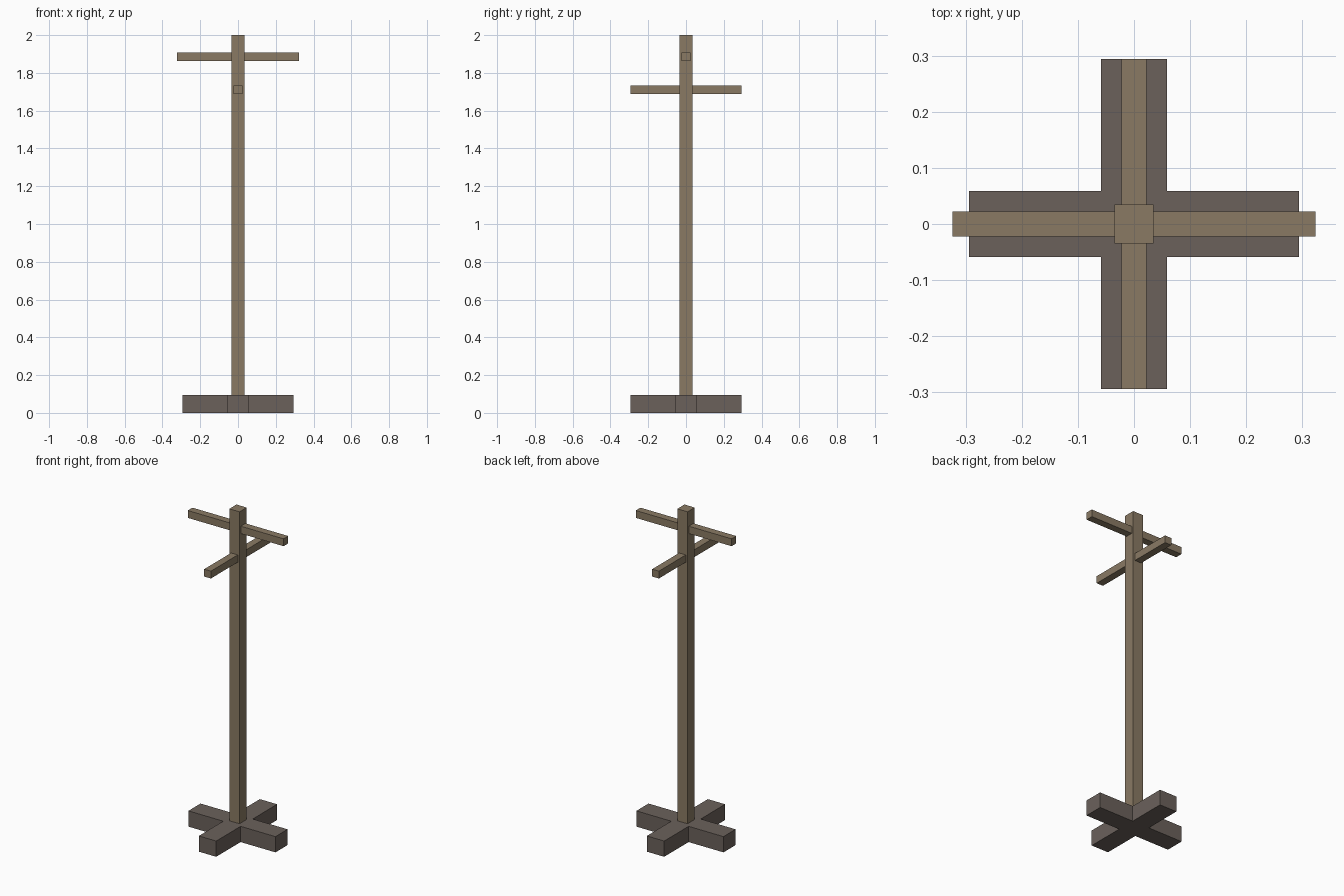
import bpy, bmesh

if "Cube" in bpy.data.objects:
    bpy.data.objects.remove(bpy.data.objects["Cube"])


def material(name, rgb):
    m = bpy.data.materials.new(name)
    m.diffuse_color = (*rgb, 1)
    m.use_nodes = True
    m.node_tree.nodes["Principled BSDF"].inputs["Base Color"].default_value = m.diffuse_color
    return m


WOOD = material("light_wood", (0.254, 0.195, 0.127))
DARK = material("dark_wood", (0.147, 0.120, 0.105))


def prism(name, outline, z0, z1, mat):
    """Extrude a flat outline straight up from z0 to z1."""
    bm = bmesh.new()
    face = bm.faces.new([bm.verts.new((x, y, z0)) for x, y in outline])
    ext = bmesh.ops.extrude_face_region(bm, geom=[face], use_keep_orig=True)
    top = [v for v in ext["geom"] if isinstance(v, bmesh.types.BMVert)]
    bmesh.ops.translate(bm, verts=top, vec=(0, 0, z1 - z0))
    bmesh.ops.recalc_face_normals(bm, faces=bm.faces)
    mesh = bpy.data.meshes.new(name)
    bm.to_mesh(mesh)
    bm.free()
    mesh.materials.append(mat)
    obj = bpy.data.objects.new(name, mesh)
    bpy.context.collection.objects.link(obj)
    return obj


def rect(hx, hy):
    return [(-hx, -hy), (hx, -hy), (hx, hy), (-hx, hy)]


# Cross-shaped foot: one quarter of the outline turned four times
L, W = 0.294, 0.0585
cross, quarter = [], [(L, -W), (L, W), (W, W)]
for _ in range(4):
    cross += quarter
    quarter = [(-y, x) for x, y in quarter]
prism("cross_base", cross, 0, 0.096, DARK)

# Upright post
prism("post", rect(0.0345, 0.0345), 0.096, 2.0, WOOD)

# Two peg bars passing through the post
prism("upper_bar", rect(0.3235, 0.0225), 1.863, 1.908, WOOD)
prism("lower_bar", rect(0.0225, 0.294), 1.689, 1.734, WOOD)
